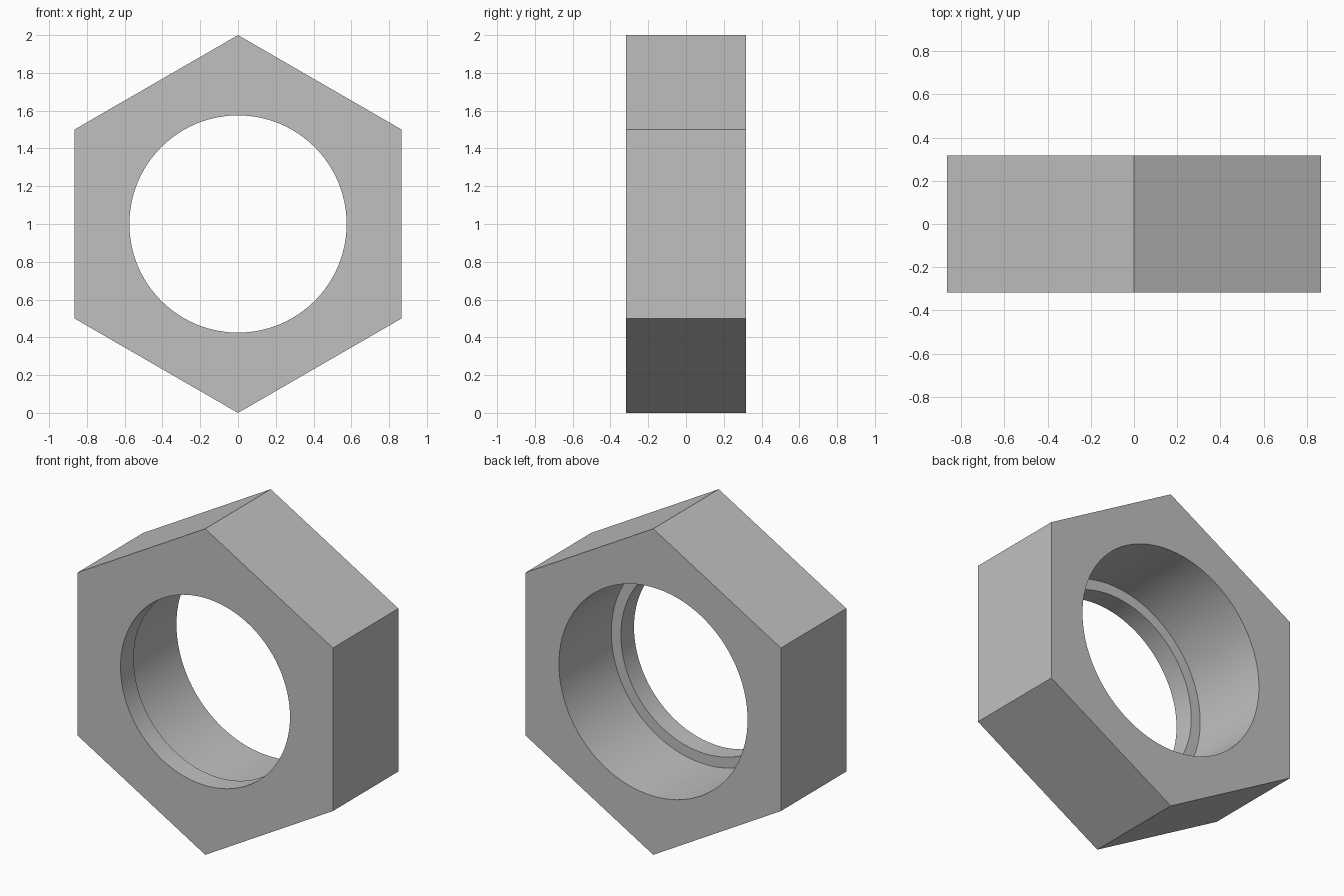
import bpy, bmesh
from math import sin, cos, pi, radians

cube = bpy.data.objects.get("Cube")
if cube:
    bpy.data.objects.remove(cube, do_unlink=True)

SEGMENTS = 96        # multiple of six, so the hexagon corners are exact
HALF = 0.3175        # half the thickness
STEP = -0.19         # inner face of the front lip
LIP_R, BORE_R = 0.575, 0.64

# Satin grey metal
grey = bpy.data.materials.new("grey metal")
grey.use_nodes = True
colour = (0.53, 0.53, 0.53, 1)
grey.diffuse_color = colour
grey.node_tree.nodes["Principled BSDF"].inputs["Base Color"].default_value = colour


def circle(radius):
    return lambda angle: radius


def hexagon(angle):
    """Distance to the side of a unit hexagon with a corner at the top."""
    return cos(pi / 6) / cos(angle % (pi / 3) - pi / 6)


def ring(bm, radius, y):
    angles = [2 * pi * i / SEGMENTS for i in range(SEGMENTS)]
    return [bm.verts.new((radius(a) * sin(a), y, 1 + radius(a) * cos(a)))
            for a in angles]


# Closed section: outer hexagon, wide rear bore, step, narrow front lip
section = [(hexagon, -HALF), (hexagon, HALF),
           (circle(BORE_R), HALF), (circle(BORE_R), STEP),
           (circle(LIP_R), STEP), (circle(LIP_R), -HALF)]

bm = bmesh.new()
rings = [ring(bm, radius, y) for radius, y in section]
for a, b in zip(rings, rings[1:] + rings[:1]):
    for i in range(SEGMENTS):
        j = (i + 1) % SEGMENTS
        bm.faces.new((a[i], a[j], b[j], b[i]))
bmesh.ops.recalc_face_normals(bm, faces=bm.faces)

mesh = bpy.data.meshes.new("hex_nut")
bm.to_mesh(mesh)
bm.free()
mesh.materials.append(grey)
nut = bpy.data.objects.new("hex_nut", mesh)
bpy.context.collection.objects.link(nut)

# Smooth bore, crisp edges
bpy.ops.object.select_all(action='DESELECT')
nut.select_set(True)
bpy.context.view_layer.objects.active = nut
bpy.ops.object.shade_smooth_by_angle(angle=radians(30))
